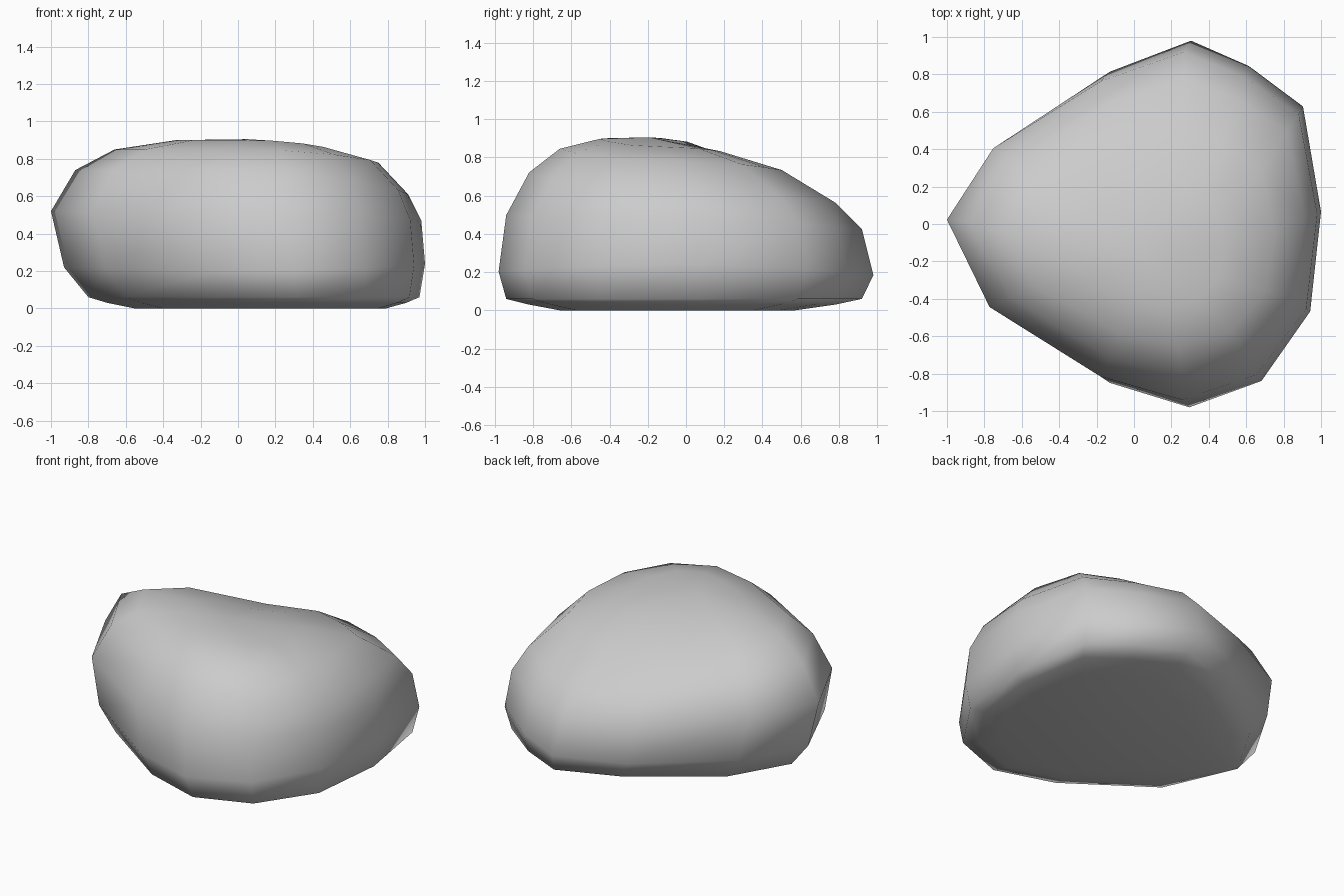
import bpy, bmesh

if "Cube" in bpy.data.objects:
    bpy.data.objects.remove(bpy.data.objects["Cube"])

# Plan outline of the boulder, counter-clockwise from the right
outline = [(1.0, .07), (.9, .63), (.6, .845), (.28, .98), (-.17, .815), (-.75, .44),
           (-1.0, .04), (-.77, -.45), (-.17, -.84), (.27, -.97), (.67, -.83), (.94, -.46)]

# Rings from base to crown: (position, height) at left, right, front, back
rings = [((-.55, 0), (.79, 0), (-.66, 0), (.57, 0)),
         ((-.70, .03), (.90, .03), (-.82, .03), (.78, .03)),
         ((-.80, .06), (.97, .06), (-.94, .06), (.92, .06)),
         ((-.93, .22), (1.0, .24), (-.98, .20), (.98, .18)),
         ((-1.0, .52), (.98, .47), (-.94, .50), (.92, .42)),
         ((-.87, .74), (.91, .61), (-.82, .73), (.78, .56)),
         ((-.66, .85), (.75, .78), (-.66, .85), (.50, .73)),
         ((-.33, .90), (.48, .855), (-.45, .90), (.18, .83))]


def ring_point(u, v, ring):
    """Fit an outline point into the ring's extents, blending its height."""
    left, right, front, back = ring
    x = left[0] + (right[0] - left[0]) * (u + 1) / 2
    y = front[0] + (back[0] - front[0]) * (v + .97) / 1.95
    zx = right[1] if u > 0 else left[1]
    zy = back[1] if v > 0 else front[1]
    z = (zx * u * u + zy * v * v) / (u * u + v * v)
    return x, y, z


bm = bmesh.new()
loops = [[bm.verts.new(ring_point(u, v, r)) for u, v in outline] for r in rings]
n = len(outline)

# Rounded sides
for low, high in zip(loops, loops[1:]):
    for i in range(n):
        j = (i + 1) % n
        bm.faces.new((low[i], low[j], high[j], high[i]))

# Flat base and low crown
bm.faces.new(loops[0][::-1])
crown = bm.verts.new((.05, -.19, .905))
for i in range(n):
    bm.faces.new((loops[-1][i], loops[-1][(i + 1) % n], crown))

bmesh.ops.recalc_face_normals(bm, faces=bm.faces[:])
for f in bm.faces:
    f.smooth = True
mesh = bpy.data.meshes.new("boulder")
bm.to_mesh(mesh)
bm.free()
boulder = bpy.data.objects.new("boulder", mesh)
bpy.context.collection.objects.link(boulder)
